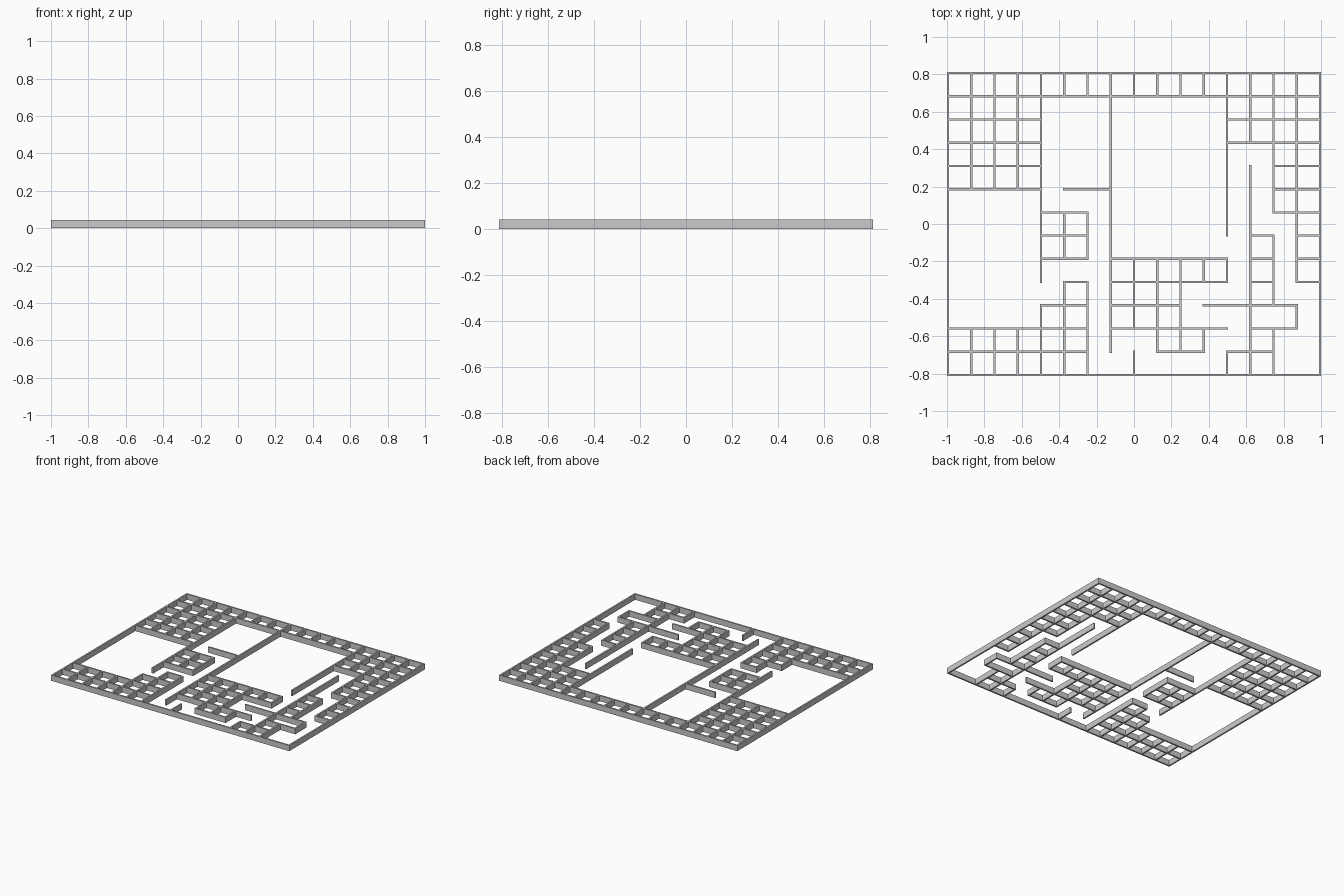
import bpy, bmesh

if "Cube" in bpy.data.objects:
    bpy.data.objects.remove(bpy.data.objects["Cube"])

# Floor plan lattice: 16 x 13 cells, thin upright walls
COLS, ROWS = 16, 13
THICK, HEIGHT = 0.012, 0.043
STEP = (2.0 - THICK) / COLS

# East-west walls: one entry per row from the back, column spans "start-end"
ROW_WALLS = [
    "0-16", "0-16", "0-4 12-16", "0-4 12-16", "0-4 14-16",
    "0-4 5-7 14-16", "4-6 14-16", "4-6 13-14 15-16",
    "4-6 7-12 13-14 15-16", "5-6 7-12 13-14 15-16",
    "4-6 7-10 11-15", "0-6 7-12 13-15", "0-6 9-11 12-14", "0-16",
]
# North-south walls: one entry per column from the left, row spans
COL_WALLS = [
    "0-13", "0-5 11-13", "0-5 11-13", "0-5 11-13", "0-9 10-13",
    "0-1 6-8 9-13", "0-1 6-8 9-13", "0-12", "0-1 8-11 12-13",
    "0-1 8-12", "0-1 8-12", "0-1 8-9 11-12", "0-7 8-9 12-13",
    "0-3 4-13", "0-6 7-10 11-13", "0-9 10-11", "0-13",
]


def spans(text):
    return [tuple(map(int, s.split("-"))) for s in text.split()]


def add_wall(bm, c0, c1, r0, r1):
    """Box along lattice lines from (c0, r0) to (c1, r1)."""
    x = ((c0 + c1) / 2 - COLS / 2) * STEP
    y = (ROWS / 2 - (r0 + r1) / 2) * STEP
    size = ((c1 - c0) * STEP + THICK, (r1 - r0) * STEP + THICK, HEIGHT)
    box = bmesh.ops.create_cube(bm, size=1)["verts"]
    bmesh.ops.scale(bm, vec=size, verts=box)
    bmesh.ops.translate(bm, vec=(x, y, HEIGHT / 2), verts=box)


def make_object(name, walls):
    bm = bmesh.new()
    for w in walls:
        add_wall(bm, *w)
    mesh = bpy.data.meshes.new(name)
    bm.to_mesh(mesh)
    bm.free()
    bpy.context.collection.objects.link(bpy.data.objects.new(name, mesh))


# Walls running left to right
make_object("cross_walls", [(a, b, r, r) for r, t in enumerate(ROW_WALLS)
                            for a, b in spans(t)])
# Walls running front to back
make_object("long_walls", [(c, c, a, b) for c, t in enumerate(COL_WALLS)
                           for a, b in spans(t)])
